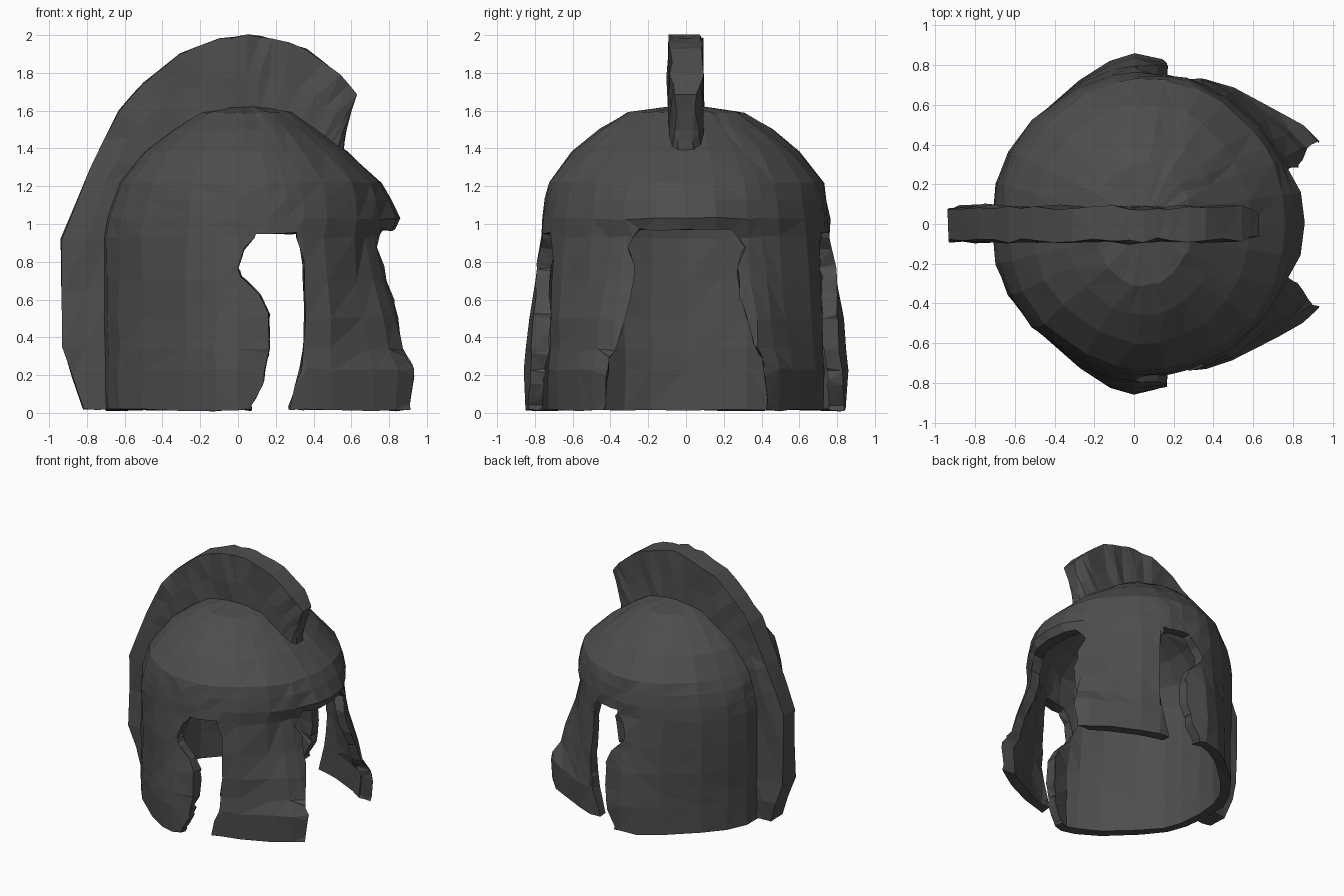
import bpy, bmesh, math, random
from mathutils import Vector

if "Cube" in bpy.data.objects:
    bpy.data.objects.remove(bpy.data.objects["Cube"])

random.seed(4)
mat = bpy.data.materials.new("dark_iron")
mat.diffuse_color = (0.075, 0.075, 0.075, 1)
mat.use_nodes = True
mat.node_tree.nodes["Principled BSDF"].inputs["Base Color"].default_value = mat.diffuse_color


def make(name, verts, faces):
    me = bpy.data.meshes.new(name)
    me.from_pydata(verts, [], faces)
    bm = bmesh.new()
    bm.from_mesh(me)
    bmesh.ops.recalc_face_normals(bm, faces=bm.faces)
    bm.to_mesh(me)
    bm.free()
    ob = bpy.data.objects.new(name, me)
    bpy.context.collection.objects.link(ob)
    return ob


def apply(ob, kind, **props):
    m = ob.modifiers.new(kind, kind)
    for k, v in props.items():
        setattr(m, k, v)
    bpy.context.view_layer.objects.active = ob
    bpy.ops.object.modifier_apply(modifier=m.name)


def prism(name, a, b):
    n = len(a)
    faces = [tuple(range(n)), tuple(range(2 * n - 1, n - 1, -1))]
    faces += [(i, (i + 1) % n, n + (i + 1) % n, n + i) for i in range(n)]
    ob = make(name, a + b, faces)
    ob.hide_render = True
    return ob


# Shell: base outline (half, back to front) blended upward into ellipses
CX = 0.05
base = [(-.71, 0), (-.69, .2), (-.63, .36), (-.5, .52), (-.28, .72), (-.12, .82),
        (0, .86), (.17, .82), (.26, .735), (.36, .725), (.5, .68), (.72, .57), (.85, .50),
        (.94, .42), (.98, .2), (.98, 0)]
base += [(x, -y) for x, y in base[-2:0:-1]]
N = len(base)


def ellipse(back, front, half, bump=0):
    pts = []
    for x, y in base:
        a = math.atan2(y, x - CX)
        c = math.cos(a)
        push = bump if c > .95 else 0
        pts.append((CX + push + c * ((front - CX) if c > 0 else (CX - back)), half * math.sin(a)))
    return pts


low = ellipse(-.72, .79, .765, .02)
verts = []
# z, flare of the sides, flare of the cheek tips
for z, side, tip in [(.015, .9, .93), (.23, 1, .98), (.34, .9, .68), (.5, .72, .5),
                     (.7, .38, .2), (.93, 0, 0)]:
    for a, b in zip(base, low):
        w = tip if a[0] > .6 else side
        verts.append((b[0] * (1 - w) + a[0] * w, b[1] * (1 - w) + a[1] * w, z))
for z, back, front, half, bump in [(1.03, -.70, .82, .76, .04), (1.13, -.67, .80, .745, .015),
                                   (1.22, -.64, .765, .73, 0), (1.38, -.51, .59, .6, 0),
                                   (1.5, -.35, .42, .46, 0), (1.59, -.2, .29, .31, 0)]:
    verts += [(x, y, z) for x, y in ellipse(back, front, half, bump)]
R = len(verts) // N
verts.append((CX, 0, 1.64))
faces = [(r * N + i, r * N + (i + 1) % N, (r + 1) * N + (i + 1) % N, (r + 1) * N + i)
         for r in range(R - 1) for i in range(N)]
faces += [((R - 1) * N + i, (R - 1) * N + (i + 1) % N, R * N) for i in range(N)]
shell = make("helmet_shell", verts, faces)
apply(shell, 'SOLIDIFY', thickness=.075, offset=-1)

# Ear openings and face opening
ear = [(.07, -.1), (.07, .04), (.13, .15), (.165, .32), (.165, .52), (.12, .62), (.02, .72),
       (.0, .77), (.03, .87), (.1, .95), (.31, .95), (.345, .8), (.355, .5), (.33, .22),
       (.27, .03), (.27, -.1)]
face = [(.43, -.1), (.43, .05), (.41, .28), (.36, .37), (.29, .6), (.27, .78), (.31, .88), (.25, .97)]
face += [(-y, z) for y, z in reversed(face)]
cutters = [prism("ear_cutter", [(x, -1.2, z) for x, z in ear], [(x, 1.2, z) for x, z in ear]),
           prism("face_cutter", [(.3, y, z) for y, z in face], [(1.4, y, z) for y, z in face])]
for c in cutters:
    apply(shell, 'BOOLEAN', operation='DIFFERENCE', object=c, solver='EXACT')
    bpy.data.objects.remove(c)

# Crest: strip from nape to brow, blunt outer edge, pinched front tip
outer = [(-.82, .02), (-.93, .35), (-.935, .92), (-.78, 1.29), (-.63, 1.6), (-.5, 1.75), (-.31, 1.9),
         (-.1, 1.98), (.05, 2.0), (.18, 1.985), (.36, 1.93), (.54, 1.79), (.63, 1.69), (.57, 1.5)]
inner = [(-.66, .02), (-.68, .35), (-.68, .92), (-.62, 1.18), (-.53, 1.3), (-.42, 1.4), (-.25, 1.51),
         (-.1, 1.56), (.05, 1.58), (.16, 1.56), (.3, 1.51), (.4, 1.45), (.48, 1.4), (.56, 1.38)]
verts = []
steps = (len(outer) - 1) * 2
for k in range(steps + 1):
    i, f = divmod(k, 2)
    j = min(i + 1, len(outer) - 1)
    o = Vector(outer[i]).lerp(Vector(outer[j]), f / 2)
    n = Vector(inner[i]).lerp(Vector(inner[j]), f / 2)
    end = max(0, k - steps + 4)
    wide = {0: [.083, .08, .065, .045, .03][end], .5: [.088, .088, .08, .06, .035][end],
            1: [.09, .09, .09, .08, .04][end]}
    for t, s in [(0, -1), (0, 1), (.5, 1), (1, 1), (1, -1), (.5, -1)]:
        p = o.lerp(n, t)
        r = 0 if t == 1 else .012
        verts.append((p.x, s * wide[t] + random.uniform(-r, r), p.y))
faces = [(k * 6 + i, k * 6 + (i + 1) % 6, k * 6 + 6 + (i + 1) % 6, k * 6 + 6 + i)
         for k in range(steps) for i in range(6)]
faces += [tuple(range(6)), tuple(range(steps * 6, steps * 6 + 6))]
crest = make("crest", verts, faces)

# Hammered, faceted finish
for ob, amount in [(shell, .007), (crest, .005)]:
    bm = bmesh.new()
    bm.from_mesh(ob.data)
    bmesh.ops.remove_doubles(bm, verts=bm.verts, dist=.018)
    bmesh.ops.triangulate(bm, faces=bm.faces)
    for v in bm.verts:
        v.co += Vector([random.uniform(-amount, amount) for _ in range(3)])
        v.co.z = max(v.co.z, 0)
    bm.to_mesh(ob.data)
    bm.free()
    ob.data.materials.append(mat)
